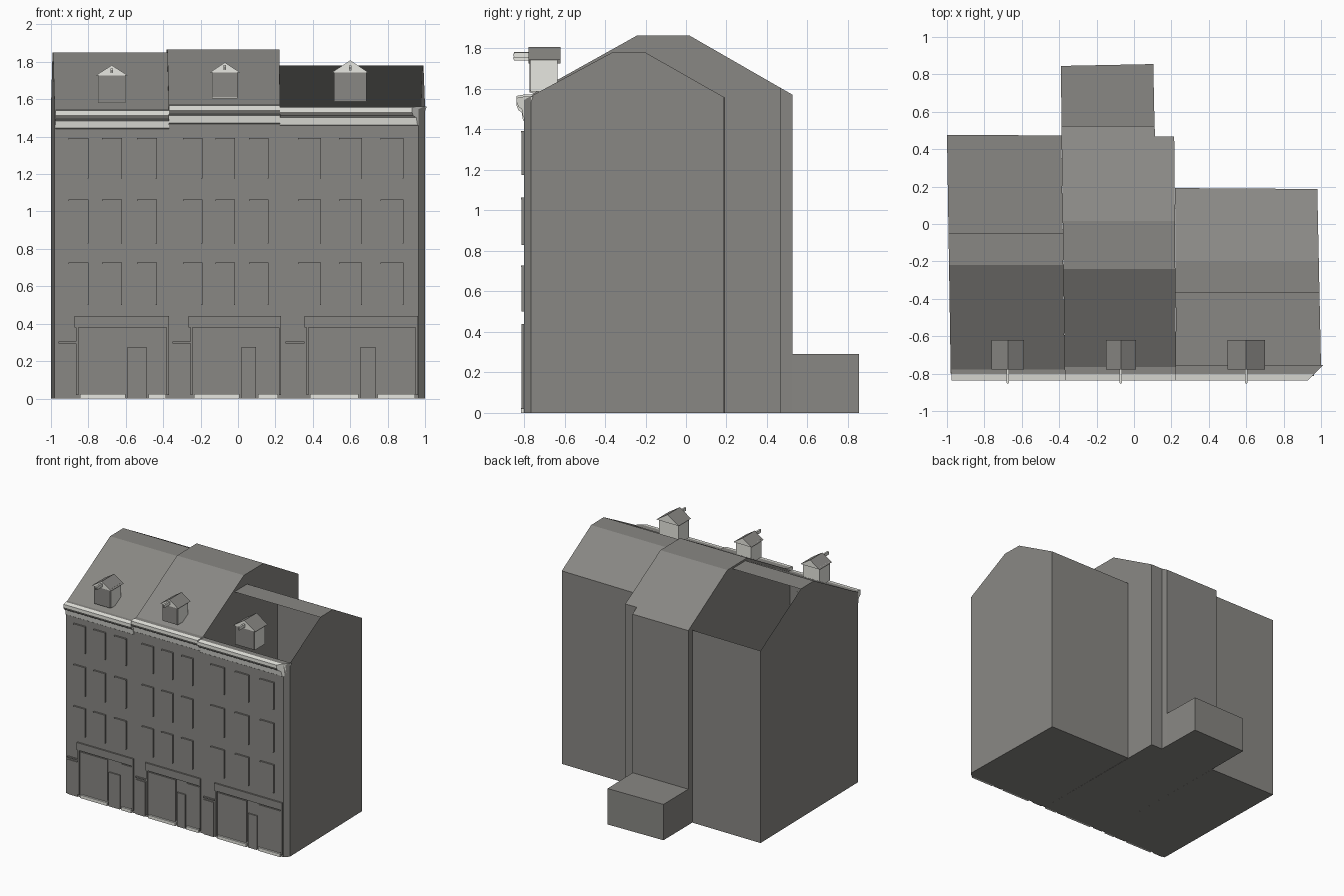
import bpy, bmesh, math
from mathutils import Vector

if "Cube" in bpy.data.objects:
    bpy.data.objects.remove(bpy.data.objects["Cube"])


def material(name, rgb):
    m = bpy.data.materials.new(name)
    m.diffuse_color = (*rgb, 1)
    m.use_nodes = True
    m.node_tree.nodes["Principled BSDF"].inputs["Base Color"].default_value = m.diffuse_color
    return m


GREY = material("warm_grey", (0.25, 0.245, 0.23))
WHITE = material("off_white", (0.8, 0.8, 0.75))


def finish(bm, name):
    me = bpy.data.meshes.new(name)
    bm.to_mesh(me)
    bm.free()
    me.materials.append(GREY)
    me.materials.append(WHITE)
    ob = bpy.data.objects.new(name, me)
    bpy.context.collection.objects.link(ob)
    return ob


def prism(bm, outline, vec, mat=0):
    """Extrude a planar outline along vec."""
    vs = [bm.verts.new(p) for p in outline]
    f = bm.faces.new(vs)
    r = bmesh.ops.extrude_face_region(bm, geom=[f], use_keep_orig=True)
    new = [g for g in r["geom"] if isinstance(g, bmesh.types.BMVert)]
    bmesh.ops.translate(bm, verts=new, vec=vec)
    faces = {g for v in vs + new for g in v.link_faces}
    for g in faces:
        g.material_index = mat
    bmesh.ops.recalc_face_normals(bm, faces=list(faces))
    return list(faces)


def box(bm, x0, x1, y0, y1, z0, z1, mat=0):
    prism(bm, [(x0, y0, z0), (x1, y0, z0), (x1, y1, z0), (x0, y1, z0)], (0, 0, z1 - z0), mat)


def house(name, outline, eave, ridge, top, back, open_side=0):
    """Walls from a plan outline, cut by the roof planes; one slope may be open."""
    bm = bmesh.new()
    prism(bm, [(x, y, 0) for x, y in outline], (0, 0, 3))
    (ye, ze), (y0, y1), (yb, zb) = eave, ridge, back
    for co, no in (((0, 0, top), (0, 0, 1)),
                   ((0, ye, ze), (0, -(top - ze), y0 - ye)),
                   ((0, yb, zb), (0, top - zb, yb - y1))):
        geom = bm.verts[:] + bm.edges[:] + bm.faces[:]
        bmesh.ops.bisect_plane(bm, geom=geom, plane_co=co, plane_no=Vector(no).normalized(),
                               clear_outer=True)
        rim = [e for e in bm.edges if e.is_boundary]
        bmesh.ops.holes_fill(bm, edges=rim, sides=0)
    bmesh.ops.recalc_face_normals(bm, faces=bm.faces[:])
    if open_side:
        gone = [f for f in bm.faces if 0.1 < f.normal.z < 0.99 and f.normal.y * open_side > 0]
        bmesh.ops.delete(bm, geom=gone, context="FACES")
    finish(bm, name)


# Three row houses
house("left_house", [(-0.98, -0.8), (-0.37, -0.8), (-0.388, 0.473), (-1.0, 0.477)],
      (-0.76, 1.555), (-0.22, -0.05), 1.85, (0.475, 1.555), 1)
house("middle_house", [(-0.37, -0.8), (0.225, -0.8), (0.215, 0.468), (0.113, 0.468),
                       (0.11, 0.525), (-0.388, 0.525)],
      (-0.76, 1.575), (-0.24, 0.015), 1.865, (0.525, 1.572))
house("right_house", [(0.225, -0.8), (0.965, -0.8), (1.0, -0.765), (0.98, 0.187), (0.22, 0.192)],
      (-0.77, 1.562), (-0.365, -0.2), 1.78, (0.187, 1.56), -1)

# Low rear extension
bm = bmesh.new()
prism(bm, [(-0.388, 0.52, 0), (0.11, 0.52, 0), (0.103, 0.855, 0), (-0.39, 0.845, 0)], (0, 0, 0.29))
finish(bm, "rear_extension")

# Cornices: (depth in front of wall, height below top, material of the face that follows)
CORNICE = [(-0.045, 0, 0), (0.003, 0, 1), (0.036, -0.006, 1), (0.036, -0.03, 0),
           (0.028, -0.05, 1), (0.012, -0.06, 1), (0.005, -0.1, 1), (-0.002, -0.105, 0)]


def cornice(name, x0, x1, top, cut):
    bm = bmesh.new()
    a = [bm.verts.new((x0, -0.8 - d, top + h)) for d, h, _ in CORNICE]
    b = [bm.verts.new((x1 - cut * d, -0.8 - d, top + h)) for d, h, _ in CORNICE]
    for i in range(len(a) - 1):
        f = bm.faces.new((a[i], a[i + 1], b[i + 1], b[i]))
        f.material_index = CORNICE[i][2]
    for ring in (a, b):
        bm.faces.new(ring).material_index = 1
    bmesh.ops.recalc_face_normals(bm, faces=bm.faces[:])
    finish(bm, name)


cornice("left_cornice", -0.977, -0.37, 1.545, 0)
cornice("middle_cornice", -0.37, 0.225, 1.572, 0)
cornice("right_cornice", 0.225, 0.965, 1.562, 1)


# Dormers with a gabled roof, front window and hoist beam
def dormer(name, x, w, z0, z1, apex):
    bm = bmesh.new()
    box(bm, x - w + 0.012, x + w - 0.012, -0.765, -0.635, z0, z1, 1)
    for f in prism(bm, [(x - w, -0.778, z1 - 0.008), (x + w, -0.778, z1 - 0.008), (x, -0.778, apex)],
                   (0, 0.158, 0)):
        f.material_index = 1 if abs(f.normal.y) > 0.9 else 0
    box(bm, x - w + 0.014, x + w - 0.014, -0.773, -0.765, z0 + 0.003, z1 - 0.008)
    box(bm, x - 0.007, x + 0.007, -0.85, -0.775, z1 + 0.005, z1 + 0.03, 1)
    box(bm, x - 0.004, x + 0.004, -0.853, -0.77, z1 + 0.01, z1 + 0.022)
    finish(bm, name)


dormer("left_dormer", -0.675, 0.086, 1.58, 1.735, 1.782)
dormer("middle_dormer", -0.07, 0.08, 1.605, 1.752, 1.797)
dormer("right_dormer", 0.6, 0.1, 1.587, 1.75, 1.808)

# Windows: three rows of three on each house, with a slim light lintel
ROWS = ((0.5, 0.72), (0.83, 1.055), (1.175, 1.385))
bm = bmesh.new()
for cols, w in (((-0.852, -0.673, -0.487), 0.053), ((-0.243, -0.067, 0.112), 0.052),
                ((0.382, 0.602, 0.824), 0.062)):
    for x in cols:
        for z0, z1 in ROWS:
            box(bm, x - w, x + w, -0.808, -0.798, z0, z1)
            box(bm, x - w, x + w, -0.814, -0.798, z1, z1 + 0.008)
            box(bm, x + w - 0.006, x + w, -0.813, -0.798, z0, z1)
finish(bm, "windows")

# Shop fronts: fascia, house door, shop windows either side of the shop door, pale plinths
bm = bmesh.new()
for fa, fb, ha, hb, da, db in ((-0.875, -0.37, -0.96, -0.87, -0.59, -0.49),
                               (-0.265, 0.23, -0.35, -0.265, 0.02, 0.095),
                               (0.355, 0.962, 0.255, 0.345, 0.655, 0.735)):
    box(bm, fa, fb, -0.812, -0.798, 0.38, 0.44)
    box(bm, ha, hb, -0.808, -0.798, 0, 0.28)
    box(bm, ha, hb + 0.01, -0.812, -0.798, 0.295, 0.305)
    box(bm, da, db, -0.81, -0.798, 0, 0.275)
    for a, b in ((fa + 0.03, da - 0.012), (db + 0.012, fb - 0.015)):
        box(bm, a, b, -0.808, -0.798, 0.04, 0.37)
        box(bm, a, b, -0.814, -0.798, 0, 0.025, 1)
    for x in (fa + 0.01, fb - 0.012):
        box(bm, x, x + 0.012, -0.812, -0.798, 0.02, 0.38)
finish(bm, "shop_fronts")
